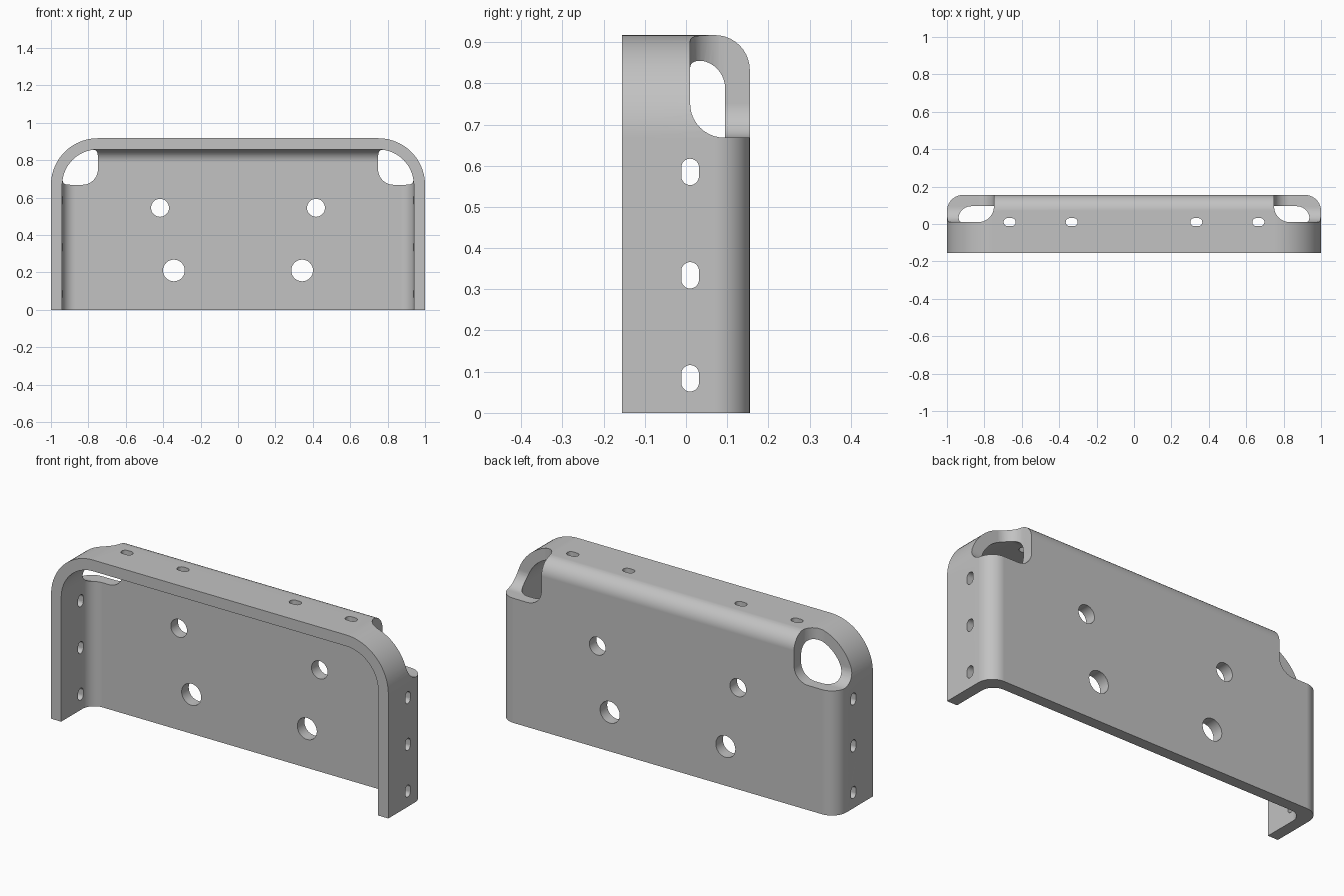
import bpy, bmesh
from math import sin, cos, pi
from mathutils import Matrix, Vector

if "Cube" in bpy.data.objects:
    bpy.data.objects.remove(bpy.data.objects["Cube"], do_unlink=True)

HALF, HEIGHT, DEPTH = 1.0, 0.917, 0.155   # half width, height, half depth
SHEET = 0.06                              # sheet thickness
CORNER = 0.25                             # large corner radius
OUT_BEND, IN_BEND = 0.085, 0.07           # bend radii
STEPS = 10


def arch(inset, y):
    """Open arch outline from bottom right to bottom left, shrunk by inset."""
    r, cx, cz = CORNER - inset, HALF - CORNER, HEIGHT - CORNER
    turns = [pi / 2 * i / 20 for i in range(21)]
    right = [(cx + r * cos(t), y, cz + r * sin(t)) for t in turns]
    left = [(-x, y, z) for x, y, z in reversed(right)]
    return [(HALF - inset, y, 0)] + right + left + [(inset - HALF, y, 0)]


def bend(inset, back, r):
    """Inset and depth pairs that round the flange into the back plate."""
    angles = [pi / 2 * i / STEPS for i in range(STEPS + 1)]
    return [(inset + r * (1 - cos(a)), back - r + r * sin(a)) for a in angles]


def new_object(name, bm):
    bmesh.ops.recalc_face_normals(bm, faces=bm.faces)
    mesh = bpy.data.meshes.new(name)
    bm.to_mesh(mesh)
    bm.free()
    obj = bpy.data.objects.new(name, mesh)
    bpy.context.collection.objects.link(obj)
    return obj


# Folded sheet: arches swept along the outside, then back along the inside
bm = bmesh.new()
outside = [(0, -DEPTH)] + bend(0, DEPTH, OUT_BEND)
inside = [(SHEET, -DEPTH)] + bend(SHEET, DEPTH - SHEET, IN_BEND)
outer = [[bm.verts.new(p) for p in arch(*s)] for s in outside]
inner = [[bm.verts.new(p) for p in arch(*s)] for s in inside]
for rings in (outer, inner, [outer[0], inner[0]]):
    for a, b in zip(rings, rings[1:]):
        for i in range(len(a) - 1):
            bm.faces.new((a[i], a[i + 1], b[i + 1], b[i]))
bm.faces.new(outer[-1])
bm.faces.new(inner[-1])
rim = [r[0] for r in outer] + [r[-1] for r in reversed(outer)]
rim += [r[-1] for r in inner] + [r[0] for r in reversed(inner)]
bm.faces.new(rim)
bracket = new_object("bracket", bm)

# Cutters for the holes, slots and corner reliefs
cut = bmesh.new()


def prism(u, v, radius, stretch, start, end, place):
    """Round (or stretched) bar; place maps (u, v, along) to x, y, z."""
    n = 16
    ring = []
    for side, first in ((1, 0), (-1, pi)):
        if side < 0 and not stretch:
            n_pts = range(1, n)
        else:
            n_pts = range(n + 1)
        for i in n_pts:
            a = first + pi * i / n
            ring.append((u + radius * cos(a), v + side * stretch + radius * sin(a)))
    ends = [[cut.verts.new(place(p, q, w)) for p, q in ring] for w in (start, end)]
    for loop in ends:
        cut.faces.new(loop)
    for i in range(len(ring)):
        j = (i + 1) % len(ring)
        cut.faces.new((ends[0][i], ends[0][j], ends[1][j], ends[1][i]))


for s in (-1, 1):
    # Round holes in the back plate
    for x, z, r in ((0.417, 0.545, 0.048), (0.343, 0.21, 0.058)):
        prism(s * x, z, r, 0, 0.05, 0.25, lambda u, v, w: (u, w, v))
    # Slots in the side flanges
    for z in (0.084, 0.334, 0.585):
        prism(0.01, z, 0.0215, 0.0105, s * 0.85, s * 1.1, lambda u, v, w: (w, u, v))
    # Slots in the top flange
    for x in (0.333, 0.665):
        prism(0.01, s * x, 0.0215, 0.0105, 0.8, 1.0, lambda u, v, w: (v, u, w))
    # Rounded corner reliefs
    size = Vector((0.7, 0.6, 0.7))
    low = Vector((0.749, 0.01, 0.668))
    mid = low + size / 2
    mid.x *= s
    box = bmesh.ops.create_cube(cut, size=1, matrix=Matrix.Translation(mid) @ Matrix.Diagonal((*size, 1)))
    edges = list({e for v in box["verts"] for e in v.link_edges})
    bmesh.ops.bevel(cut, geom=edges, offset=0.083, segments=STEPS, profile=0.5, affect='EDGES')

cutter = new_object("hole_cutter", cut)
cutter.hide_render = True

bpy.context.view_layer.objects.active = bracket
bracket.select_set(True)
mod = bracket.modifiers.new("holes", 'BOOLEAN')
mod.operation, mod.solver, mod.object = 'DIFFERENCE', 'EXACT', cutter
bpy.ops.object.modifier_apply(modifier=mod.name)
bpy.data.objects.remove(cutter, do_unlink=True)

# Smooth bends with crisp sheet edges
bpy.ops.object.shade_smooth_by_angle(angle=pi / 6)
weighted = bracket.modifiers.new("flat_normals", 'WEIGHTED_NORMAL')
weighted.keep_sharp = True

# Plain grey metal
grey = bpy.data.materials.new("grey_metal")
grey.use_nodes = True
colour = (0.54, 0.54, 0.54, 1)
grey.diffuse_color = colour
grey.node_tree.nodes["Principled BSDF"].inputs["Base Color"].default_value = colour
bracket.data.materials.clear()
bracket.data.materials.append(grey)
